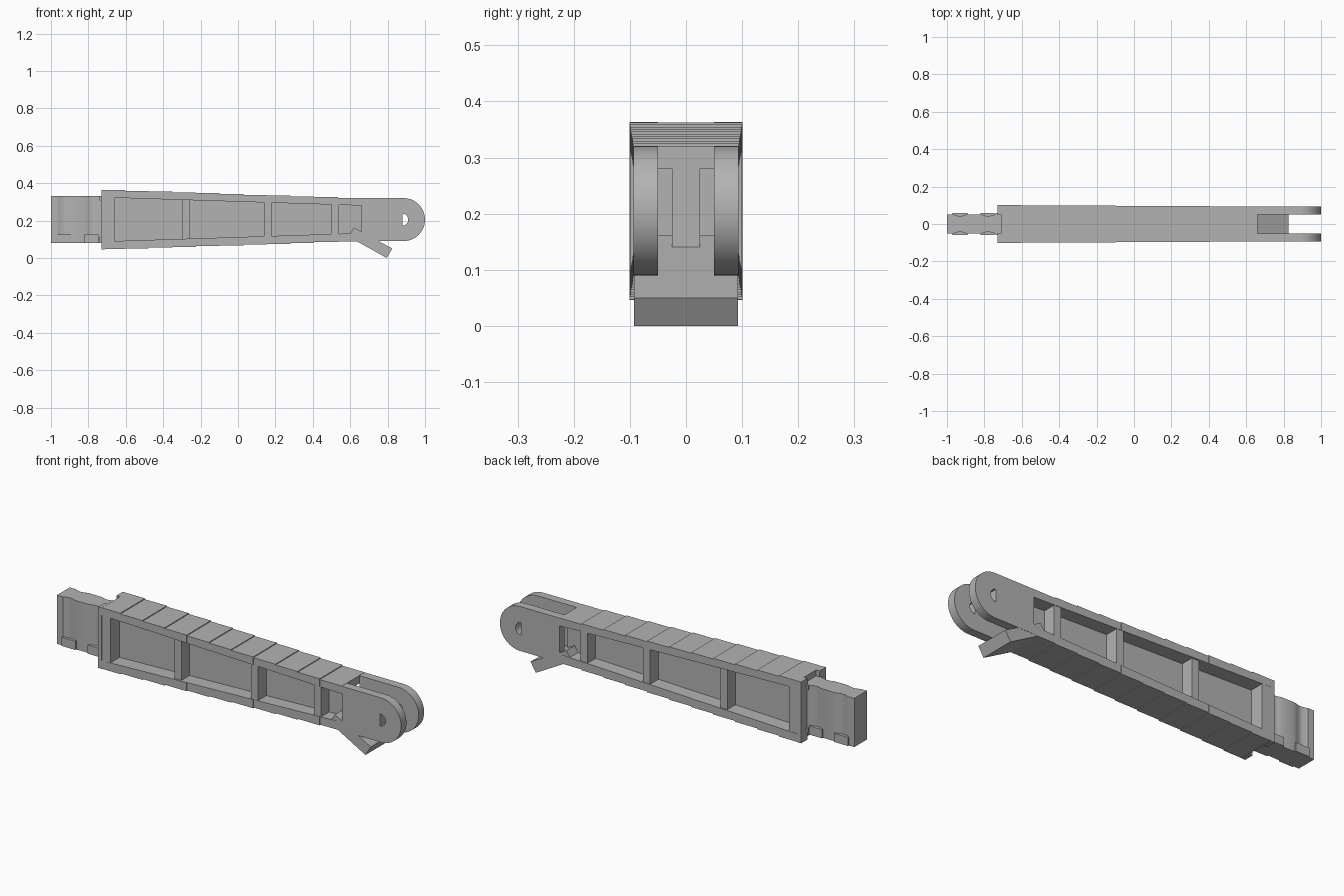
import bpy
import bmesh
from math import cos, sin, pi

cube = bpy.data.objects.get("Cube")
if cube:
    bpy.data.objects.remove(cube, do_unlink=True)

grey = bpy.data.materials.new("plain_grey")
grey.use_nodes = True
COLOUR = (0.45, 0.45, 0.45, 1)
grey.diffuse_color = COLOUR
grey.node_tree.nodes["Principled BSDF"].inputs["Base Color"].default_value = COLOUR


def extrude(name, points, low, high, axis="y"):
    """Extrude an XZ outline along y, or an XY outline along z."""
    def place(p, h):
        return (p[0], h, p[1]) if axis == "y" else (p[0], p[1], h)
    bm = bmesh.new()
    rings = [[bm.verts.new(place(p, h)) for p in points] for h in (low, high)]
    bm.faces.new(rings[0])
    bm.faces.new(rings[1])
    n = len(points)
    for i in range(n):
        j = (i + 1) % n
        bm.faces.new((rings[0][i], rings[0][j], rings[1][j], rings[1][i]))
    bmesh.ops.recalc_face_normals(bm, faces=bm.faces)
    mesh = bpy.data.meshes.new(name)
    bm.to_mesh(mesh)
    bm.free()
    mesh.materials.append(grey)
    obj = bpy.data.objects.new(name, mesh)
    bpy.context.collection.objects.link(obj)
    return obj


def box(name, x0, x1, y0, y1, z0, z1):
    return extrude(name, [(x0, z0), (x1, z0), (x1, z1), (x0, z1)], y0, y1)


def smooth(obj):
    bpy.ops.object.select_all(action="DESELECT")
    obj.select_set(True)
    bpy.context.view_layer.objects.active = obj
    bpy.ops.object.shade_smooth_by_angle()


START, END = -0.73, 0.66


def taper(x, a, b):
    return a + (b - a) * (x - START) / (END - START)


def outer_top(x): return taper(x, 0.364, 0.318)
def outer_bottom(x): return taper(x, 0.046, 0.091)
def inner_top(x): return taper(x, 0.324, 0.28)
def inner_bottom(x): return taper(x, 0.088, 0.133)
def half_width(x): return taper(x, 0.101, 0.093)


# Stepped upper and lower flanges
STEPS = 11
NOTCH = -0.71
for i in range(STEPS):
    x0 = START + (END - START) * i / STEPS
    x1 = START + (END - START) * (i + 1) / STEPS
    mid = x0 + 0.3 * (x1 - x0)
    w, left = half_width(mid), max(x0, NOTCH)
    for side, outer, inner in (("upper", outer_top, inner_top),
                               ("lower", outer_bottom, inner_bottom)):
        extrude(f"{side}_flange_{i + 1}",
                [(left, outer(mid)), (x1, outer(mid)), (x1, inner(x1)), (left, inner(left))], -w, w)

# Central web
extrude("web", [(-0.67, 0.08), (END, 0.12), (END, 0.29), (-0.67, 0.335)], -0.025, 0.025)

# Vertical ribs between the side pockets
for i, x in enumerate((-0.28, 0.16, 0.52)):
    w = half_width(x) - (0.008 if i == 0 else 0.002)
    box(f"rib_{i + 1}", x - 0.02, x + 0.02, -w, w, inner_bottom(x) - 0.01, inner_top(x) + 0.01)

# End block with a notch that receives the tongue
box("end_block", NOTCH, -0.66, -0.1, 0.1, 0.06, 0.35)
for side in (-1, 1):
    label = "left" if side > 0 else "right"
    y0, y1 = sorted((side * 0.05, side * 0.101))
    box(f"{label}_end_cheek", START, NOTCH, y0, y1, 0.046, 0.363)
    for z in (0.1, 0.32):
        box(f"{label}_end_lug", -0.74, START, *sorted((side * 0.05, side * 0.06)), z - 0.012, z + 0.012)

# Tongue with shallow waves along both sides
half = [(-1, 0.052), (-0.965, 0.052)]
for dip in (-0.93, -0.78):
    half += [(dip + 0.045 * t / 4, 0.052 - 0.005 * (1 + cos(pi * t / 4)))
             for t in range(-3, 5)]
half.append((NOTCH + 0.005, 0.052))
tongue = extrude("tongue", half + [(x, -y) for x, y in reversed(half)], 0.08, 0.332, "z")
smooth(tongue)

# Raised pads at the foot of the tongue
for x0, x1 in ((-0.97, -0.89), (-0.82, -0.745)):
    box("tongue_pad", x0, x1, -0.059, 0.059, 0.08, 0.125)

# Rounded fork prongs, each with a D-shaped hole
R, CX, CZ = 0.115, 0.885, 0.205
outline = [(END, CZ - R)]
outline += [(CX + R * cos(a), CZ + R * sin(a)) for a in (pi * (k / 24 - 0.5) for k in range(25))]
outline.append((END, CZ + R))
hole = [(0.88 + 0.03 * cos(a), CZ + 0.032 * sin(a)) for a in (pi * (k / 12 - 0.5) for k in range(13))]
cutter = extrude("hole_cutter", hole, -0.2, 0.2)
cutter.hide_render = True
for label, y0, y1 in (("left", 0.05, 0.094), ("right", -0.094, -0.05)):
    prong = extrude(f"{label}_prong", outline, y0, y1)
    smooth(prong)
    cut = prong.modifiers.new("hole", "BOOLEAN")
    cut.operation, cut.solver, cut.object = "DIFFERENCE", "EXACT", cutter
    bpy.ops.object.modifier_apply(modifier=cut.name)
bpy.data.objects.remove(cutter, do_unlink=True)

# Slanted stop below the fork
extrude("slanted_stop", [(0.62, 0.162), (0.59, 0.114), (0.795, 0.0), (0.825, 0.05)], -0.093, 0.093)
